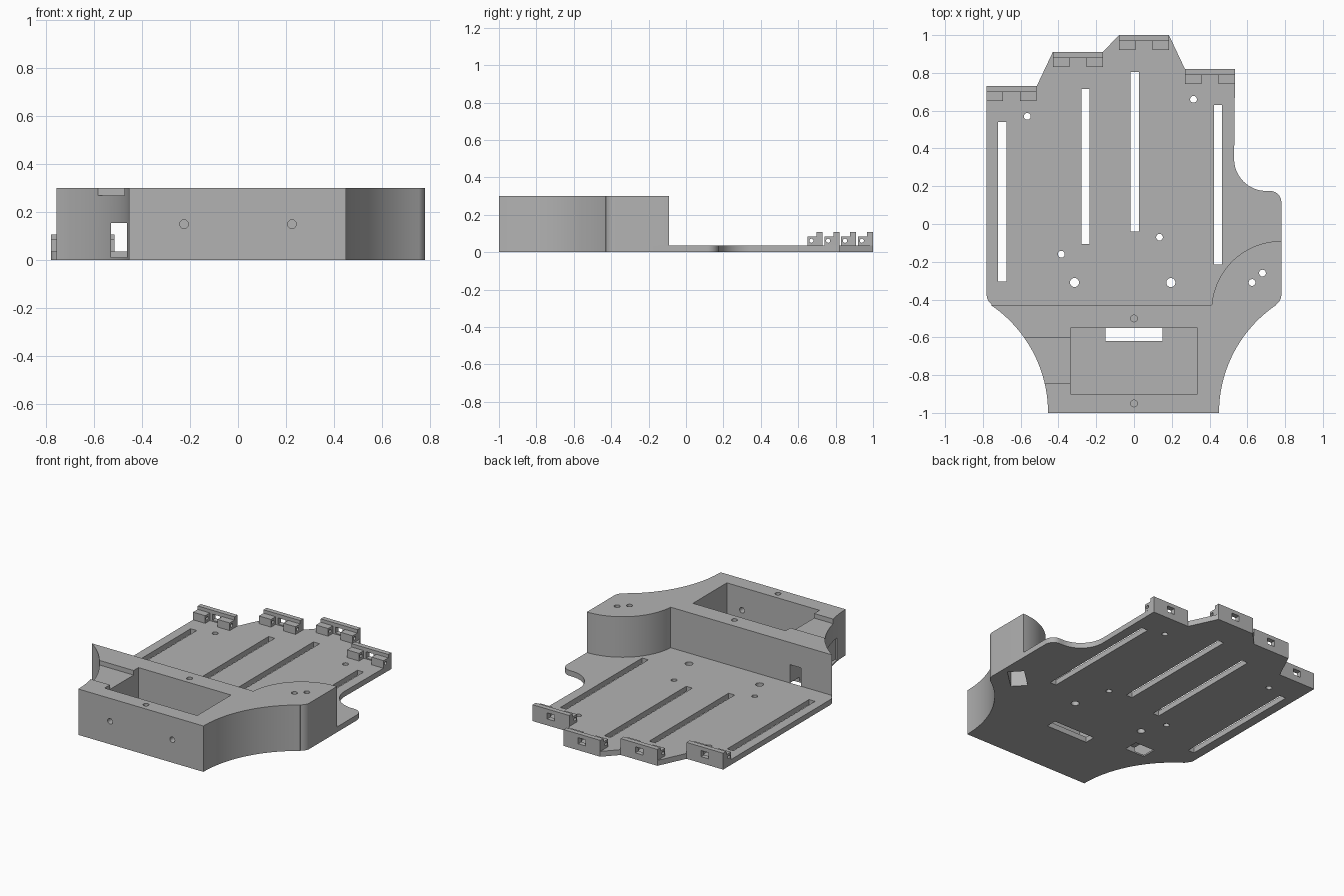
import bpy, bmesh, math
from mathutils import Matrix

old = bpy.data.objects.get("Cube")
if old:
    bpy.data.objects.remove(old, do_unlink=True)

grey = bpy.data.materials.new("plain_grey")
grey.use_nodes = True
colour = (0.45, 0.45, 0.45, 1)
grey.diffuse_color = colour
grey.node_tree.nodes["Principled BSDF"].inputs["Base Color"].default_value = colour


def add_object(name, bm):
    bmesh.ops.recalc_face_normals(bm, faces=bm.faces)
    mesh = bpy.data.meshes.new(name)
    bm.to_mesh(mesh)
    bm.free()
    mesh.materials.append(grey)
    obj = bpy.data.objects.new(name, mesh)
    bpy.context.collection.objects.link(obj)
    return obj


def box(name, x, y, z, turn=0):
    """Box between (min, max) pairs, turned about its own vertical axis."""
    bm = bmesh.new()
    centre = [(a + b) / 2 for a, b in (x, y, z)]
    size = [b - a for a, b in (x, y, z)]
    matrix = (Matrix.Translation(centre) @ Matrix.Rotation(math.radians(turn), 4, 'Z')
              @ Matrix.Diagonal((*size, 1)))
    bmesh.ops.create_cube(bm, size=1, matrix=matrix)
    return add_object(name, bm)


def rod(centre, radius, length, axis='Z'):
    bm = bmesh.new()
    turn = Matrix.Identity(4)
    if axis != 'Z':
        turn = Matrix.Rotation(math.pi / 2, 4, 'Y' if axis == 'X' else 'X')
    bmesh.ops.create_cone(bm, cap_ends=True, segments=24, radius1=radius, radius2=radius,
                          depth=length, matrix=Matrix.Translation(centre) @ turn)
    return add_object("hole_cutter", bm)


def cut_box(x, y, z, turn=0):
    return box("box_cutter", x, y, z, turn)


def arc(cx, cy, r, start, end, steps=24):
    angles = [math.radians(start + (end - start) * i / steps) for i in range(steps + 1)]
    return [(cx + r * math.cos(a), cy + r * math.sin(a)) for a in angles]


def slab(name, outline, low, high):
    bm = bmesh.new()
    face = bm.faces.new([bm.verts.new((x, y, low)) for x, y in outline])
    top = bmesh.ops.extrude_face_region(bm, geom=[face])["geom"]
    bmesh.ops.translate(bm, vec=(0, 0, high - low),
                        verts=[v for v in top if isinstance(v, bmesh.types.BMVert)])
    return add_object(name, bm)


def carve(obj, cutters):
    """Subtract the cutters, bake the result and shade it."""
    for cutter in cutters:
        mod = obj.modifiers.new("cut", 'BOOLEAN')
        mod.operation = 'DIFFERENCE'
        mod.solver = 'EXACT'
        mod.object = cutter
    graph = bpy.context.evaluated_depsgraph_get()
    baked = bpy.data.meshes.new_from_object(obj.evaluated_get(graph))
    obj.modifiers.clear()
    obj.data = baked
    for cutter in cutters:
        bpy.data.objects.remove(cutter, do_unlink=True)
    bpy.ops.object.select_all(action='DESELECT')
    obj.select_set(True)
    bpy.context.view_layer.objects.active = obj
    bpy.ops.object.shade_smooth_by_angle(angle=math.radians(30))


PLATE, TOP = 0.035, 0.3
THROUGH = (-0.1, 0.5)
FINGER_WIDTH = 0.265
fingers = [(-0.78, 0.73), (-0.43, 0.91), (-0.08, 1.0), (0.27, 0.82)]

# Shared outline of the wrist: two concave sides and the thumb-side corner
wrist = arc(-1.145, -1, 0.69, 55.7, 0) + arc(1.14, -1, 0.69, 180, 124.3)
thumb_corner = arc(0.72, -0.375, 0.06, -60, 0, 8)


def side_tunnel():
    return cut_box((-0.53, -0.45), (-0.9, -0.425), (0.01, 0.155))


def thumb_cavity():
    return cut_box((0.56, 0.73), (-0.355, -0.255), (-0.1, 0.2), 43)


def thumb_holes():
    return [rod((x, y, 0.2), 0.018, 0.6) for x, y in ((0.68, -0.26), (0.625, -0.31))]


# Palm plate
tips = []
for x, y in reversed(fingers):
    tips += [(x + FINGER_WIDTH, y), (x, y)]
outline = (wrist + thumb_corner + arc(0.72, 0.115, 0.06, 0, 90, 10)
           + arc(0.70, 0.345, 0.17, 270, 180) + tips
           + arc(-0.72, -0.375, 0.06, 180, 235, 8))
palm_plate = slab("palm_plate", outline, 0, PLATE)

slots = [(-0.698, -0.305, 0.54), (-0.257, -0.105, 0.715),
         (0.004, -0.04, 0.805), (0.445, -0.215, 0.63)]
small_holes = [(-0.565, 0.57), (0.315, 0.66), (-0.385, -0.16), (0.135, -0.07)]
large_holes = [(-0.315, -0.31), (0.195, -0.31)]
cutters = [cut_box((x - 0.022, x + 0.022), (low, high), THROUGH) for x, low, high in slots]
cutters += [rod((x, y, 0), 0.018, 0.4) for x, y in small_holes]
cutters += [rod((x, y, 0), 0.024, 0.4) for x, y in large_holes]
cutters += [cut_box((-0.15, 0.15), (-0.62, -0.55), THROUGH),
            cut_box((-0.52, -0.38), (-0.53, -0.435), THROUGH),
            cut_box((-0.53, -0.45), (-0.9, -0.432), (0.01, 0.155)), thumb_cavity()]
carve(palm_plate, cutters)

# Raised wrist block with the thumb lobe
block = slab("wrist_block", wrist + thumb_corner + arc(0.78, -0.46, 0.37, 90, 175.3),
             PLATE, TOP)
cutters = [cut_box((-0.335, 0.335), (-0.9, -0.55), (0.0, 0.5)),
           cut_box((-0.8, -0.3), (-0.845, -0.6), (0.27, 0.5)),
           side_tunnel(), thumb_cavity()]
cutters += thumb_holes()
cutters += [rod((0, y, 0.3), 0.018, 0.2) for y in (-0.5, -0.95)]
cutters += [rod((x, -1, 0.15), 0.018, 0.3, 'Y') for x in (-0.225, 0.225)]
carve(block, cutters)

# Finger hinge mounts: a rear wall with two pinned lugs
for number, (x, y) in enumerate(fingers, 1):
    mid = x + FINGER_WIDTH / 2
    mount = box(f"finger_mount_{number}", (x, x + FINGER_WIDTH), (y - 0.08, y), (PLATE, 0.107))
    carve(mount, [
        cut_box((x - 0.1, x + 0.4), (y - 0.2, y - 0.032), (0.085, 0.2)),
        cut_box((mid - 0.045, mid + 0.045), (y - 0.2, y - 0.032), (0, 0.2)),
        cut_box((mid - 0.027, mid + 0.027), (y - 0.1, y + 0.1), (0.042, 0.082)),
        rod((mid, y - 0.06, 0.061), 0.011, 0.5, 'X'),
    ])
